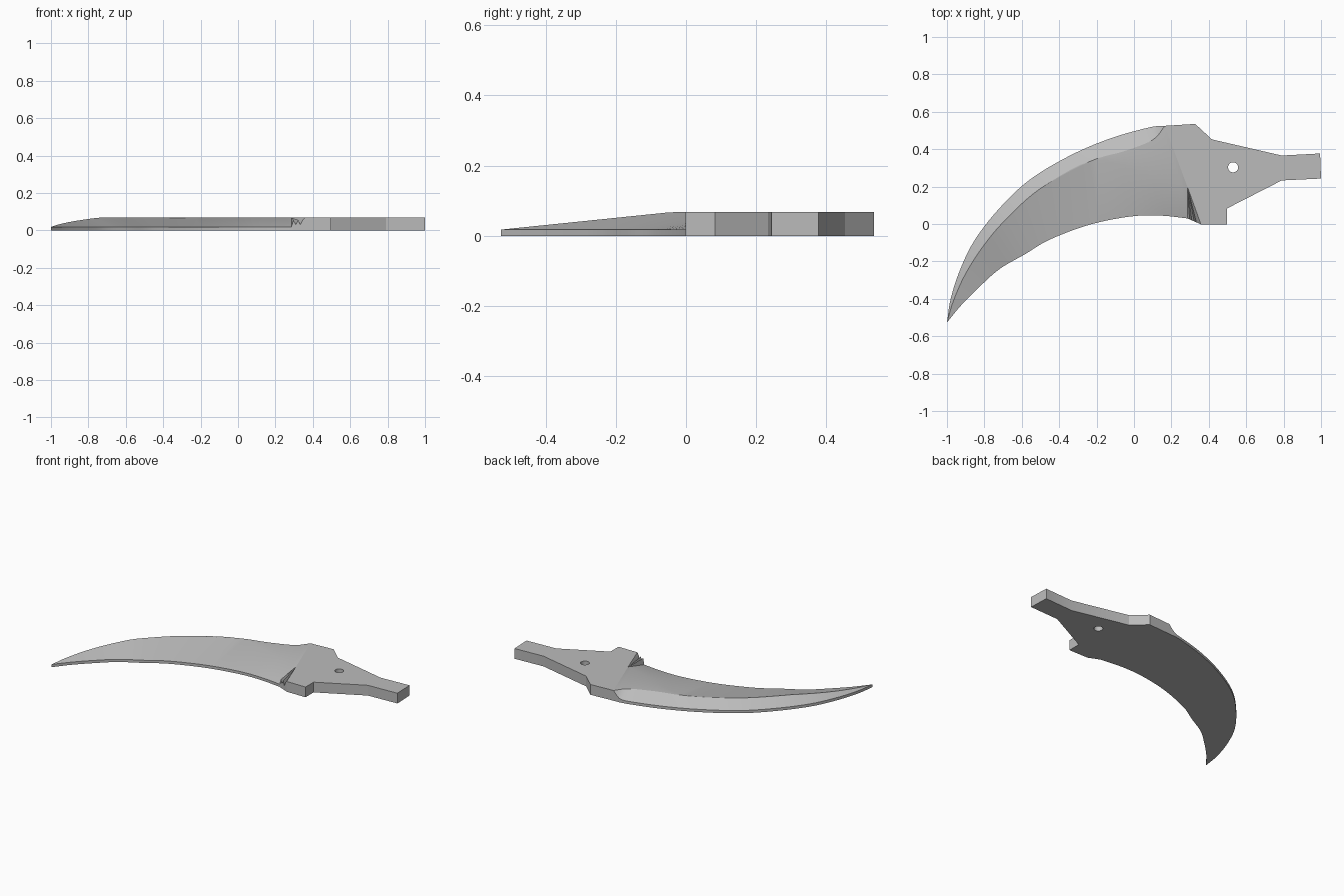
import bpy
import bmesh
from math import cos, sin, tau
from mathutils import Vector

cube = bpy.data.objects.get("Cube")
if cube:
    bpy.data.objects.remove(cube)

THICK, EDGE, STEPS = 0.068, 0.018, 5

steel = bpy.data.materials.new("grey steel")
steel.use_nodes = True
steel.diffuse_color = (0.5, 0.5, 0.5, 1)
steel.node_tree.nodes["Principled BSDF"].inputs["Base Color"].default_value = steel.diffuse_color


def finish(bm, name, angle):
    """Turn a bmesh into a shaded steel object."""
    bmesh.ops.remove_doubles(bm, verts=bm.verts[:], dist=0.0003)
    bmesh.ops.recalc_face_normals(bm, faces=bm.faces[:])
    mesh = bpy.data.meshes.new(name)
    bm.to_mesh(mesh)
    bm.free()
    mesh.materials.append(steel)
    obj = bpy.data.objects.new(name, mesh)
    bpy.context.collection.objects.link(obj)
    bpy.ops.object.select_all(action="DESELECT")
    obj.select_set(True)
    bpy.context.view_layer.objects.active = obj
    bpy.ops.object.shade_smooth_by_angle(angle=angle)
    return obj


def smooth_path(points):
    """Sample a smooth curve through the points."""
    p = [Vector(q) for q in points]
    p = [2 * p[0] - p[1]] + p + [2 * p[-1] - p[-2]]
    out = []
    for a, b, c, d in zip(p, p[1:], p[2:], p[3:]):
        for i in range(STEPS):
            t = i / STEPS
            out.append(b + (c - a) * t / 2 + (2 * a - 5 * b + 4 * c - d) * t**2 / 2
                       + (3 * b - a - 3 * c + d) * t**3 / 2)
    return out + [p[-2]]


def crest(y):
    """Blade thickness, tapering towards the tip."""
    return min(THICK, EDGE + (THICK - EDGE) * max(0, y + 0.527) / 0.487)


# Blade guide lines, tip to root
tip = (-1, -.527)
spine = [tip, (-.98, -.4), (-.93, -.245), (-.85, -.083), (-.716, .088), (-.556, .238),
         (-.342, .366), (-.128, .457), (.08, .516), (.165, .525)]
ridge = [tip, (-.965, -.41), (-.9, -.265), (-.8, -.11), (-.68, .03), (-.5, .19),
         (-.235, .335), (-.05, .39), (.1, .45), (.165, .525)]
belly = [tip, (-.92, -.43), (-.82, -.33), (-.715, -.238), (-.58, -.16), (-.45, -.083),
         (-.235, -.003), (-.02, .04), (.14, .045), (.285, .03)]
shoulder = ridge[:7] + [(-.05, .31), (.13, .24), (.285, .2)]
heel = Vector((.358, -.002))

# Blade: bevelled cross-sections joined into a skin
bm = bmesh.new()
rings = []
paths = [smooth_path(g) for g in (spine, ridge, shoulder, belly)]
for i, (o, r, s, b) in enumerate(zip(*paths)):
    runout = max(0, (i - len(paths[0]) + 1 + STEPS) / STEPS)
    back = EDGE + (THICK - EDGE) * runout**2
    section = [(o, 0), (o, back), (r, crest(r.y)), (s, crest(s.y)), (b, EDGE), (b, 0)]
    rings.append([bm.verts.new((p.x, p.y, z)) for p, z in section])
for a, b in zip(rings, rings[1:]):
    for k in range(6):
        n = (k + 1) % 6
        bm.faces.new((a[k], a[n], b[n], b[k]))

# Notched plunge where the bevel meets the tang
root = rings[-1]
start = Vector(belly[-1])
fan = [root[4]]
floor = [root[5]]
for k in range(1, 7):
    p = start.lerp(heel, k / 6)
    z = THICK if k == 6 else EDGE + (THICK - EDGE) * (0.75 if k % 2 else 0.25)
    fan.append(bm.verts.new((p.x, p.y, z)))
    floor.append(bm.verts.new((p.x, p.y, 0)))
for k in range(6):
    bm.faces.new((root[3], fan[k], fan[k + 1]))
    bm.faces.new((fan[k], floor[k], floor[k + 1], fan[k + 1]))
under = bm.verts.new((root[3].co.x, root[3].co.y, 0))
bm.faces.new([root[0], under, floor[-1], root[5]])
finish(bm, "blade", 0.3)

# Tang: flat plate with a pin hole
outline = [spine[-1], (.327, .535), (.417, .452), (.79, .366), (.995, .377), (1, .243),
           (.79, .233), (.497, .083), (.497, -.002), heel, shoulder[-1]]
hole = [(.53 + .027 * cos(tau * i / 24), .303 + .027 * sin(tau * i / 24)) for i in range(24)]
bm = bmesh.new()
edges = []
for loop in (outline, hole):
    verts = [bm.verts.new((p[0], p[1], 0)) for p in loop]
    edges += [bm.edges.new((v, w)) for v, w in zip(verts, verts[1:] + verts[:1])]
bmesh.ops.triangle_fill(bm, edges=edges, use_beauty=True)
top = bmesh.ops.extrude_face_region(bm, geom=bm.faces[:], use_keep_orig=True)["geom"]
bmesh.ops.translate(bm, verts=[g for g in top if isinstance(g, bmesh.types.BMVert)],
                    vec=(0, 0, THICK))
finish(bm, "tang", 0.4)
